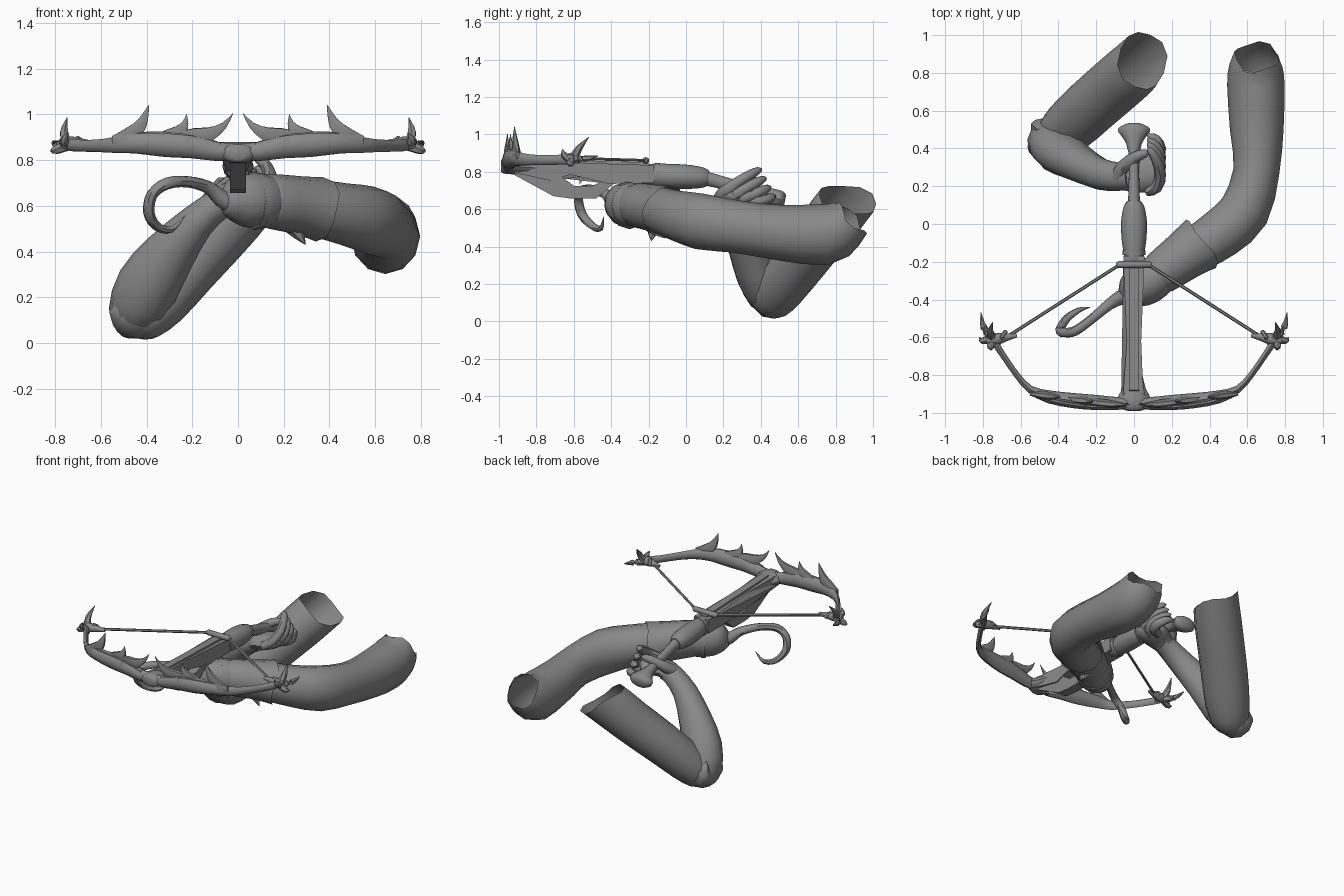
import bpy, bmesh, math
from mathutils import Vector

grey = bpy.data.materials.new("grey")
grey.diffuse_color = (0.25, 0.25, 0.25, 1)


def finish(bm, name, angle=45):
    bmesh.ops.recalc_face_normals(bm, faces=bm.faces[:])
    me = bpy.data.meshes.new(name)
    bm.to_mesh(me)
    bm.free()
    me.materials.append(grey)
    ob = bpy.data.objects.new(name, me)
    bpy.context.collection.objects.link(ob)
    bpy.ops.object.select_all(action='DESELECT')
    ob.select_set(True)
    bpy.context.view_layer.objects.active = ob
    bpy.ops.object.shade_smooth_by_angle(angle=math.radians(angle))
    return ob


def smooth_path(pts, sub):
    """Catmull-Rom interpolation of points (x, y, z, side radius, up radius)."""
    if sub < 2:
        return pts
    out = []
    for i in range(len(pts) - 1):
        p0, p1 = pts[max(i - 1, 0)], pts[i]
        p2, p3 = pts[i + 1], pts[min(i + 2, len(pts) - 1)]
        for k in range(sub):
            t = k / sub
            out.append([0.5 * (2 * b + (c - a) * t + (2 * a - 5 * b + 4 * c - d) * t * t
                               + (3 * b - a - 3 * c + d) * t ** 3)
                        for a, b, c, d in zip(p0, p1, p2, p3)])
    return out + [pts[-1]]


def tube(name, pts, sides=12, sub=2, up=(0, 0, 1), cap0=True, cap1=True, jag=0, rim=None, s=1):
    """Lofted limb; jag makes the first rim ragged, rim tilts it, s mirrors in x."""
    pts = [(p[0] * s, p[1], p[2], p[3], p[4] if len(p) > 4 else p[3]) for p in pts]
    pts = smooth_path(pts, sub)
    up = Vector((up[0] * s, up[1], up[2]))
    bm = bmesh.new()
    rings = []
    for i, p in enumerate(pts):
        a, b = pts[max(i - 1, 0)], pts[min(i + 1, len(pts) - 1)]
        t = (Vector(b[:3]) - Vector(a[:3])).normalized()
        side = t.cross(up).normalized()
        top = side.cross(t)
        ring = []
        for k in range(sides):
            an = 2 * math.pi * k / sides
            off = side * math.cos(an) * max(p[3], .001) + top * math.sin(an) * max(p[4], .001)
            if i == 0 and rim:
                n = Vector(rim)
                off -= t * (off.dot(n) / t.dot(n))
            if i == 0 and jag:
                off -= t * jag * math.sin(an * 3 + 1)
            ring.append(bm.verts.new(Vector(p[:3]) + off))
        rings.append(ring)
    for r0, r1 in zip(rings, rings[1:]):
        for k in range(sides):
            j = (k + 1) % sides
            bm.faces.new((r0[k], r0[j], r1[j], r1[k]))
    if cap0:
        bm.faces.new(rings[0])
    if cap1:
        bm.faces.new(rings[-1])
    return finish(bm, name)


def prism(name, profile, width):
    """Side profile (y, z) extruded both ways in x by width(y)."""
    bm = bmesh.new()
    l, r = [[bm.verts.new((s * width(y), y, z)) for y, z in profile] for s in (-1, 1)]
    n = len(profile)
    for i in range(n):
        j = (i + 1) % n
        bm.faces.new((l[i], l[j], r[j], r[i]))
    caps = [bm.faces.new(l), bm.faces.new(r)]
    bmesh.ops.triangulate(bm, faces=caps)
    return finish(bm, name, 25)


# Hooked arm: sleeve, cuff, wrist knob and hook
tube("hook_arm", [(.65, .885, .55, .12, .115), (.645, .84, .515, .14, .14), (.645, .74, .465, .152, .165),
                  (.65, .5, .475, .142, .148), (.648, .28, .505, .122, .14), (.585, .07, .535, .135, .15),
                  (.46, -.05, .565, .133, .135), (.33, -.135, .592, .122, .125), (.2, -.22, .61, .115, .115)],
     cap0=False, jag=.02)
tube("hook_cuff", [(.355, -.105, .585, .15, .142), (.27, -.165, .602, .132, .128), (.14, -.26, .62, .115, .12),
                   (.12, -.275, .62, .1, .11)], cap0=False, jag=.012)
tube("cuff_point", [(.24, -.17, .52, .05), (.27, -.18, .47, .025), (.295, -.185, .43, .001)], 6, 2, (0, 1, 0))
tube("wrist_knob", [(.15, -.25, .62, .1, .11), (.11, -.28, .62, .115, .12), (.05, -.32, .625, .115, .12),
                    (0, -.35, .625, .1, .11), (-.035, -.375, .62, .075, .08), (-.06, -.39, .62, .045, .045)])
tube("wrist_band", [(.085, -.295, .62, .12, .125), (.06, -.31, .62, .12, .125)], 12, 1)
tube("hook", [(-.02, -.37, .605, .045), (-.07, -.39, .63, .04), (-.13, -.425, .68, .03), (-.22, -.5, .705, .025),
              (-.31, -.565, .698, .026), (-.375, -.575, .65, .026), (-.39, -.555, .57, .025),
              (-.355, -.5, .51, .021), (-.29, -.455, .497, .014), (-.23, -.44, .56, .001)],
     8, 3, (.5, -.8, .1))

# Bent arm: upper sleeve, forearm and hand
tube("upper_arm", [(.045, .865, .65, .145, .15), (-.03, .795, .56, .152, .15), (-.11, .725, .465, .152, .145),
                   (-.23, .62, .33, .15, .14), (-.35, .51, .185, .142, .13), (-.43, .45, .095, .11, .105),
                   (-.46, .425, .055, .055, .055)], cap0=False, jag=.015, rim=(.5, .15, .8))
tube("forearm", [(-.46, .455, .05, .05, .05), (-.455, .445, .115, .115, .105), (-.395, .385, .25, .138, .118),
                 (-.3, .325, .39, .115, .1), (-.18, .265, .53, .08, .085), (-.08, .25, .61, .068, .075),
                 (-.02, .25, .64, .07, .065)], 12, 2, (0, 1, 0))
tube("elbow", [(-.4, .53, .17, .04), (-.435, .485, .135, .11), (-.47, .44, .13, .11), (-.515, .41, .145, .075),
               (-.55, .4, .16, .03)], 10)
tube("palm", [(-.08, .25, .61, .06, .06), (-.01, .25, .645, .085, .055), (.06, .27, .655, .105, .05),
              (.11, .28, .67, .1, .045), (.14, .29, .68, .06, .025)], 10)
for i in range(4):
    tube("finger", [(.07, .175 + .05 * i, .655 - .008 * i, .03), (.12, .195 + .05 * i, .685 - .016 * i, .032),
                    (.14, .265 + .045 * i, .735 - .03 * i, .03), (.115, .345 + .035 * i, .785 - .042 * i, .026),
                    (.085, .39 + .025 * i, .808 - .047 * i, .018), (.072, .405 + .025 * i, .81 - .047 * i, .004)],
         8, 2, (1, 0, 0))
tube("thumb", [(-.08, .25, .64, .045), (-.05, .31, .69, .036), (.01, .355, .735, .03),
               (.06, .375, .75, .022), (.08, .38, .75, .005)], 8)


# Stock: tiller, trigger guard, nose, grip and butt
def stock_width(y):
    if y < -.85:
        return .047 + (-.85 - y) * .2
    return .038 + abs(y + .62) * .04


prism("tiller", [(-.96, .8), (-.96, .85), (-.9, .86), (-.85, .86), (-.62, .85), (-.4, .842), (-.17, .835),
                 (-.17, .74), (-.41, .735), (-.44, .79), (-.62, .785), (-.72, .75), (-.85, .78)], stock_width)
prism("trigger_guard", [(-.95, .8), (-.87, .775), (-.79, .725), (-.71, .67), (-.62, .657), (-.48, .657),
                        (-.43, .7), (-.38, .74), (-.43, .785), (-.465, .74), (-.51, .722), (-.6, .725),
                        (-.66, .77), (-.68, .8)], lambda y: .034)
prism("rail", [(-.9, .85), (-.88, .872), (-.6, .862), (-.2, .85), (-.2, .82), (-.88, .84)], lambda y: .026)
prism("trigger", [(-.57, .79), (-.54, .79), (-.555, .75), (-.57, .73), (-.565, .755)], lambda y: .01)
tube("nose", [(0, -.99, .83, .03, .03), (0, -.975, .83, .07, .042), (0, -.93, .83, .09, .046),
              (0, -.87, .825, .062, .042), (0, -.8, .82, .045, .035)], 10)
tube("grip", [(0, -.24, .785, .04, .045), (0, -.19, .782, .05, .06), (0, -.15, .78, .055, .063),
              (0, -.08, .776, .066, .066), (0, .02, .772, .068, .064), (0, .09, .768, .055, .054),
              (0, .12, .765, .038, .04)])
tube("grip_ring", [(0, -.165, .78, .06, .066), (0, -.14, .78, .06, .066)], 12, 1)
tube("butt", [(0, .1, .765, .033, .04), (0, .22, .735, .028, .035), (0, .38, .69, .03, .035),
              (0, .45, .67, .055, .045), (0, .49, .655, .085, .05), (0, .515, .65, .075, .045),
              (0, .53, .647, .04, .03)], 10)
tube("string_nut", [(-.095, -.215, .858, .01), (-.08, -.215, .86, .019), (.08, -.215, .86, .019),
                    (.095, -.215, .858, .01)], 8, 1)

# Bow limbs, spikes, tip claws and string, both sides
for s in (-1, 1):
    tube("bow_limb", [(0, -.945, .835, .03, .035), (.09, -.95, .838, .034, .042), (.2, -.945, .862, .04, .054),
                      (.32, -.935, .87, .04, .056), (.45, -.915, .875, .034, .046), (.55, -.875, .866, .02, .034),
                      (.62, -.8, .863, .016, .027), (.69, -.7, .863, .016, .026), (.735, -.63, .867, .018, .027),
                      (.75, -.59, .867, .012, .018)], 8, 2, s=s)
    tube("limb_plate", [(.08, -.965, .85, .01, .03), (.22, -.96, .87, .022, .045), (.4, -.935, .88, .022, .045),
                        (.55, -.9, .89, .008, .02)], 6, 2, s=s)
    # each spike sweeps up out of the limb and leans
    for path in (((.27, .895, .03), (.19, .9, .045), (.12, .915, .034), (.06, .953, .016), (.022, 1.005, .001)),
                 ((.35, .89, .03), (.29, .9, .045), (.25, .93, .032), (.23, .965, .015), (.225, 1.0, .001)),
                 ((.55, .895, .012), (.49, .905, .035), (.44, .935, .036), (.41, .985, .02), (.39, 1.042, .001))):
        tube("limb_spike", [(x, -.955 + .13 * max(x - .1, 0), z, min(w * .6, .02), w) for x, z, w in path],
             6, 2, (.7, 0, .7), s=s)
    for tip in ((.81, -.47, .885), (.748, -.52, .985), (.82, -.6, .84), (.745, -.66, .92)):
        root = Vector((.745, -.605, .865))
        m = root.lerp(Vector(tip), .55) + Vector((.015, -.015, -.008))
        tube("tip_claw", [(*root, .025), (*m, .019), (*tip, .002)], 6, 3, (.3, .5, .1), s=s)
    tube("tip_binding", [(.78, -.62, .87, .022), (.73, -.61, .872, .032), (.68, -.6, .872, .022),
                         (.62, -.59, .872, .01)], 8, 2, s=s)
    tube("binding_loop", [(.72, -.64, .85, .012), (.7, -.6, .895, .012), (.68, -.57, .865, .012)], 6, 2, s=s)
    tube("bow_string", [(.7, -.615, .872, .009), (.075, -.215, .86, .009)], 6, 1, s=s)
